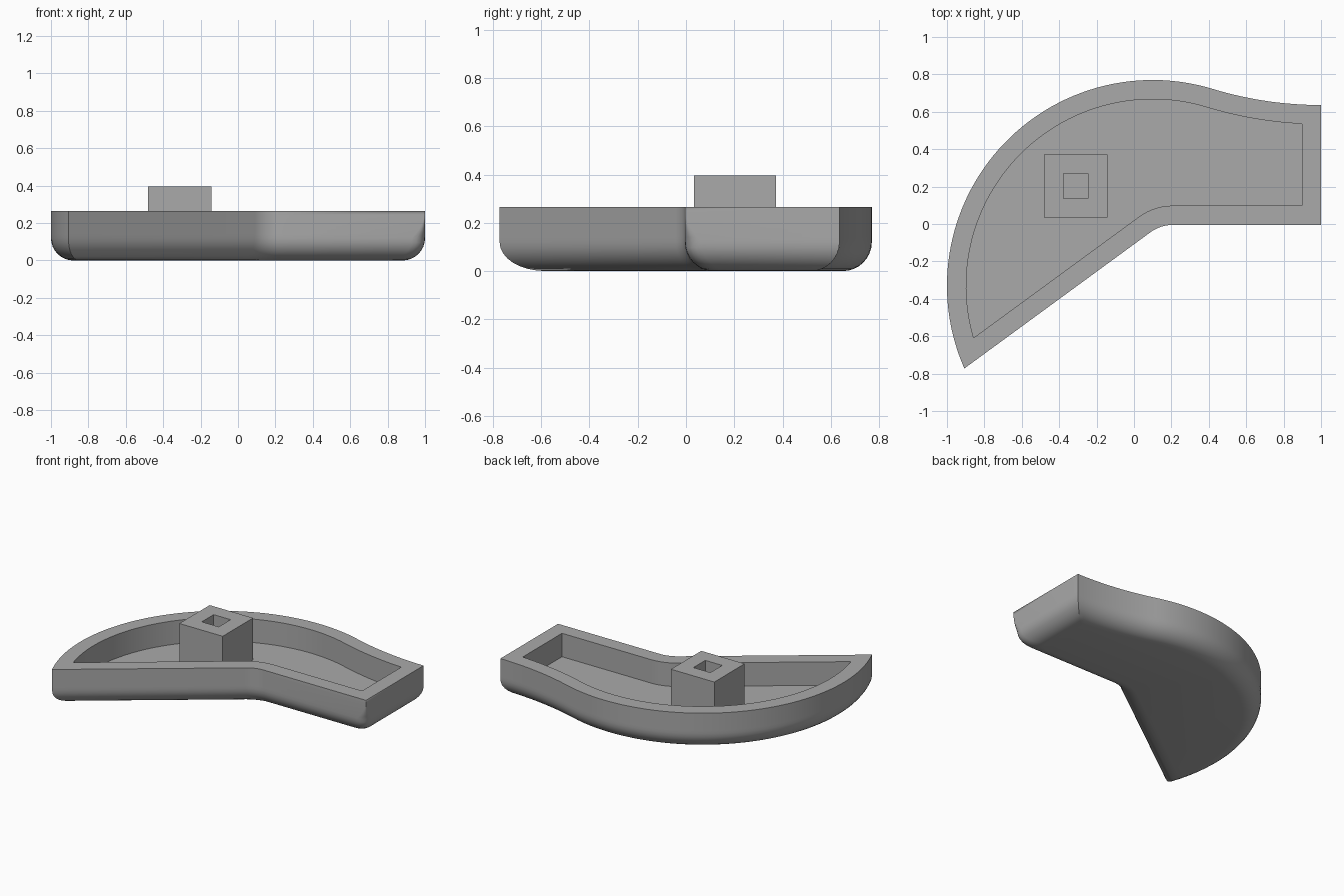
import bpy, bmesh
from math import sin, cos, tan, asin, acos, atan2, sqrt, pi, radians

cube = bpy.data.objects.get("Cube")
if cube:
    bpy.data.objects.remove(cube, do_unlink=True)

RIM, FLOOR, WALL, ROUND = 0.265, 0.1, 0.103, 0.12
FRONT_Y, BEND = -0.005, radians(36.2)

grey = bpy.data.materials.new("plain grey")
grey.use_nodes = True
COLOUR = (0.4, 0.4, 0.4, 1)
grey.diffuse_color = COLOUR
grey.node_tree.nodes["Principled BSDF"].inputs["Base Color"].default_value = COLOUR


def arc(cx, cy, r, a, b, n):
    return [(cx + r * cos(a + (b - a) * i / n), cy + r * sin(a + (b - a) * i / n))
            for i in range(n + 1)]


def outline(d, cut=0.0):
    """Plan outline moved inward by d, with the front end corner eased by cut."""
    cx, cy, r = 0.1, -0.33, 1.1
    end_r = 1.99
    join = acos(0.9 / (r + end_r))
    ex, ey = 1.0, cy + (r + end_r) * sin(join)
    # tip: slanted front line meets the big arc
    corner_x = 0.1415
    nx, ny = -sin(BEND), cos(BEND)
    h = (corner_x - cx) * nx + (FRONT_Y - cy) * ny + d
    s = sqrt((r - d) ** 2 - h * h)
    tip = atan2(h * ny - s * sin(BEND), h * nx - s * cos(BEND)) % (2 * pi)
    pts = arc(cx, cy, r - d, tip, join, 56)
    # reverse curve running out to the end face
    stop = 1.5 * pi - asin(d / (end_r + d))
    pts += arc(ex, ey, end_r + d, join + pi, stop, 16)[1:]
    # eased corner between end and front
    x, y = 1 - d, FRONT_Y + d
    for i in range(6):
        t = i / 5
        pts.append((x - cut * t * t, y + cut * (1 - t) ** 2))
    # soft inside bend of the front
    bend_r = 0.2
    pts += arc(corner_x + bend_r * tan(BEND / 2), FRONT_Y - bend_r,
               bend_r + d, pi / 2, pi / 2 + BEND, 10)
    return pts


def finish(bm, name):
    bmesh.ops.remove_doubles(bm, verts=bm.verts, dist=0.0001)
    bmesh.ops.recalc_face_normals(bm, faces=bm.faces)
    mesh = bpy.data.meshes.new(name)
    bm.to_mesh(mesh)
    bm.free()
    obj = bpy.data.objects.new(name, mesh)
    bpy.context.collection.objects.link(obj)
    mesh.materials.append(grey)
    bpy.ops.object.select_all(action='DESELECT')
    obj.select_set(True)
    bpy.context.view_layer.objects.active = obj
    bpy.ops.object.shade_smooth_by_angle(angle=radians(30))
    return obj


def loft(name, sections):
    """Skin a stack of (points, height) sections and cap both ends."""
    bm = bmesh.new()
    rings = [[bm.verts.new((x, y, z)) for x, y in pts] for pts, z in sections]
    for a, b in zip(rings, rings[1:]):
        for i in range(len(a)):
            j = (i + 1) % len(a)
            bm.faces.new((a[i], a[j], b[j], b[i]))
    bm.faces.new(rings[0])
    bm.faces.new(rings[-1])
    return finish(bm, name)


# curved tray: floor, inner wall, rim, outer wall, rounded underside
sections = [(outline(WALL), FLOOR), (outline(WALL), RIM)]
for i in range(8):
    t = i / 7
    sections.append((outline(0, 0.07 * t * t), RIM + (ROUND - RIM) * t))
for i in range(1, 9):
    a = i / 8 * pi / 2
    sections.append((outline(ROUND * (1 - cos(a)), 0.07), ROUND * (1 - sin(a))))
loft("curved_tray", sections)


# square post with a blind square socket
def square(half):
    return [(-0.312 + half * sx, 0.203 + half * sy)
            for sx, sy in ((-1, -1), (1, -1), (1, 1), (-1, 1))]


POST_TOP = 0.395
loft("socket_post", [(square(0.169), FLOOR - 0.01), (square(0.169), POST_TOP),
                     (square(0.066), POST_TOP), (square(0.066), FLOOR + 0.01)])
